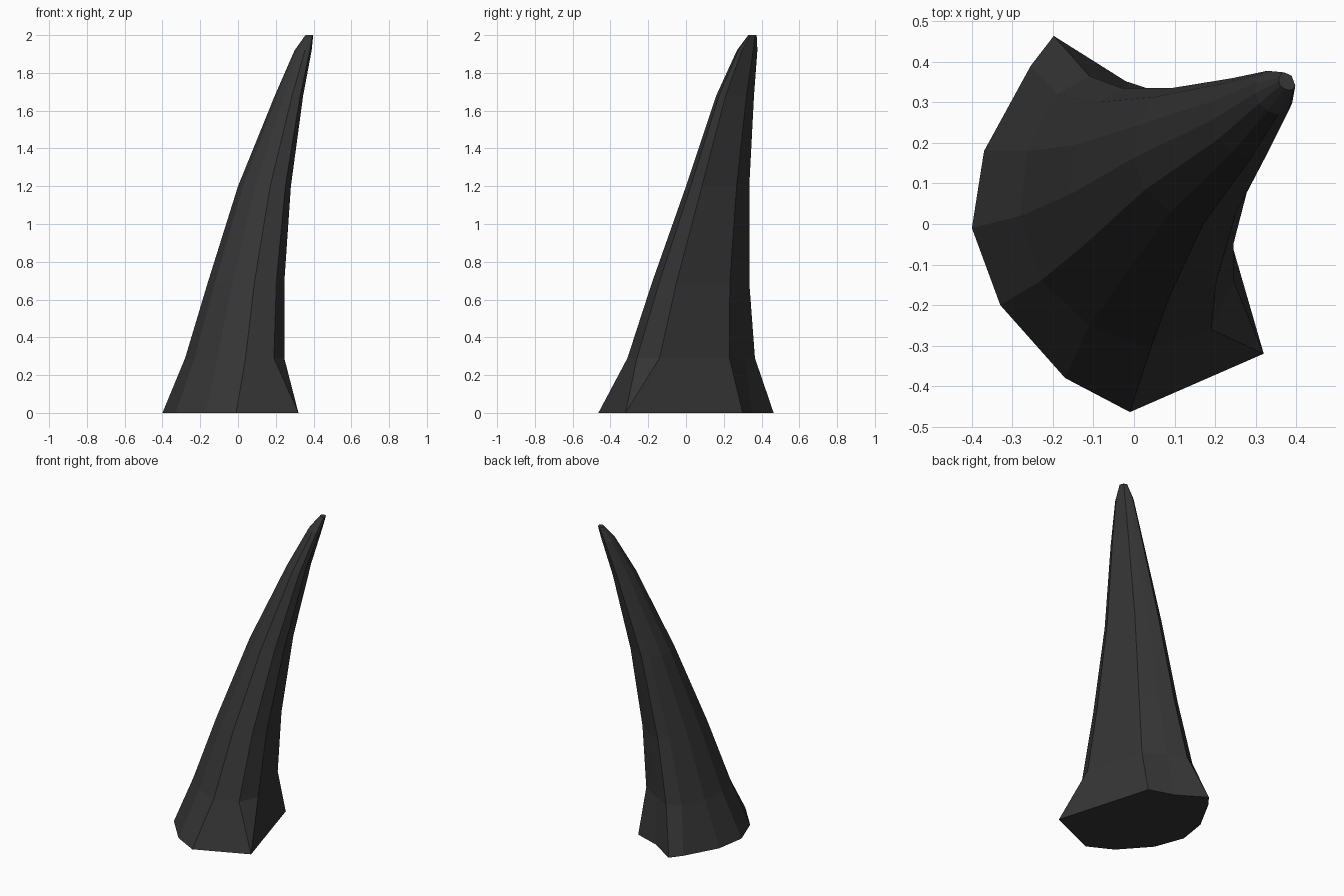
import bpy, bmesh

if "Cube" in bpy.data.objects:
    bpy.data.objects.remove(bpy.data.objects["Cube"])

# Flared foot outline at z = 0 (first corner repeated: it splits into two ridges above)
foot = [(.32, -.32), (.32, -.32), (.14, .30), (-.02, .352), (-.198, .464), (-.255, .39),
        (-.37, .18), (-.40, -.01), (-.33, -.20), (-.17, -.38), (-.01, -.464)]

# Shaft cross-section at z = 0.29; higher rings are fitted copies of it
section = [(.19, -.26), (.245, -.14), (.13, .23), (0, .31), (-.11, .365), (-.19, .32),
           (-.265, .18), (-.28, .02), (-.23, -.14), (-.11, -.25), (.04, -.31)]

# Ring bounds: z, min x, max x, min y, max y
bounds = [(.29, -.28, .245, -.31, .365), (.69, -.16, .245, -.18, .335),
          (1.2, 0, .28, 0, .335), (1.68, .195, .345, .16, .36),
          (1.92, .30, .39, .27, .378), (2.0, .357, .398, .33, .374)]


def fit(v, lo, hi, new_lo, new_hi):
    return new_lo + (v - lo) / (hi - lo) * (new_hi - new_lo)


bm = bmesh.new()
rings = [[bm.verts.new((x, y, 0)) for x, y in foot]]
for z, x0, x1, y0, y1 in bounds:
    rings.append([bm.verts.new((fit(x, -.28, .245, x0, x1), fit(y, -.31, .365, y0, y1), z))
                  for x, y in section])

# Side panels between rings, then end caps
n = len(section)
for low, high in zip(rings, rings[1:]):
    for i in range(n):
        j = (i + 1) % n
        bm.faces.new((low[i], low[j], high[j], high[i]))
bm.faces.new(rings[0][::-1])
bm.faces.new(rings[-1])
bmesh.ops.remove_doubles(bm, verts=bm.verts, dist=.0005)
bmesh.ops.recalc_face_normals(bm, faces=bm.faces)

mesh = bpy.data.meshes.new("horn")
bm.to_mesh(mesh)
bm.free()
horn = bpy.data.objects.new("horn", mesh)
bpy.context.collection.objects.link(horn)

# Near-black horn colour
mat = bpy.data.materials.new("dark_horn")
mat.diffuse_color = (.035, .035, .035, 1)
mat.use_nodes = True
mat.node_tree.nodes["Principled BSDF"].inputs["Base Color"].default_value = mat.diffuse_color
mesh.materials.append(mat)
